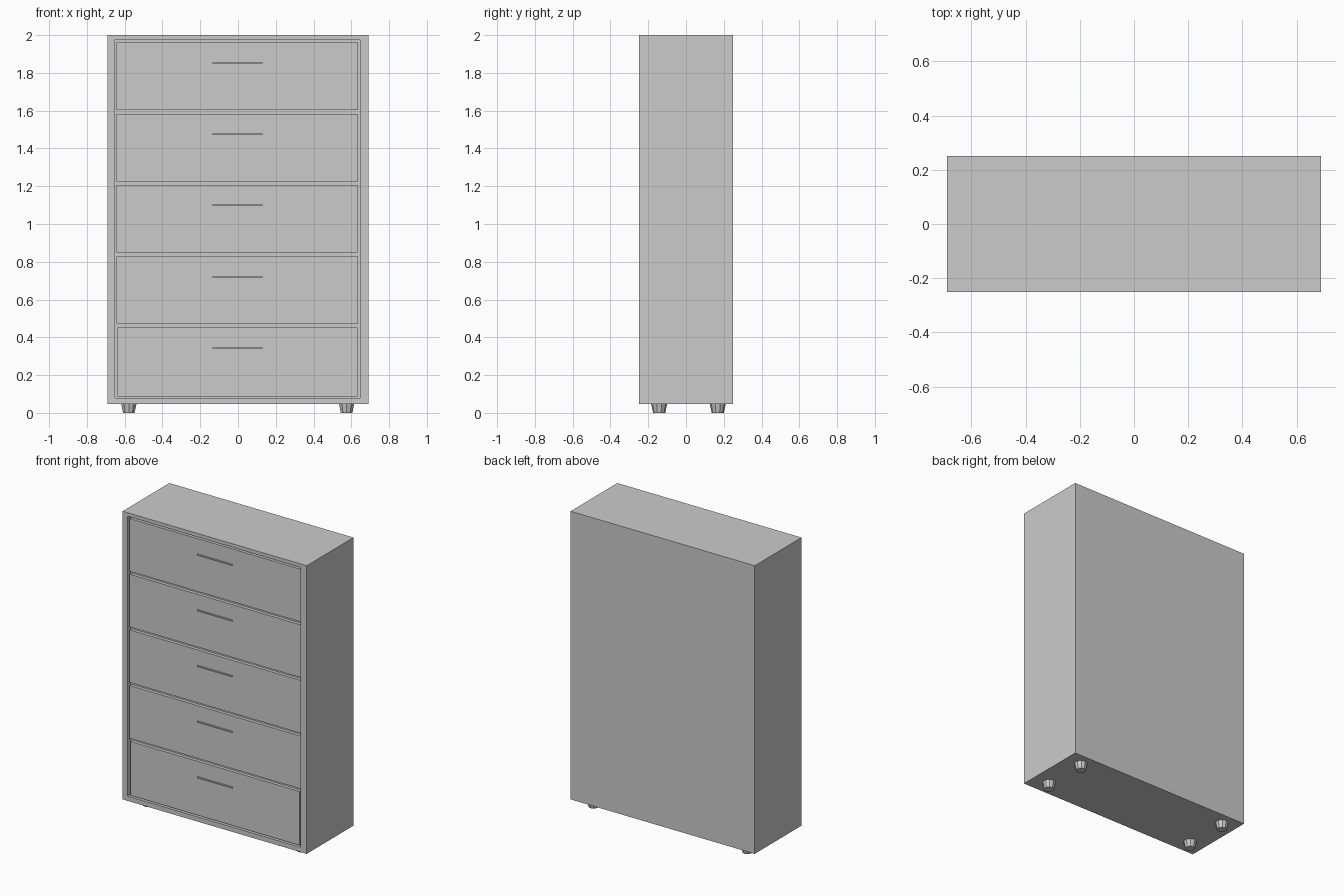
import bpy, bmesh
from mathutils import Matrix, Vector

if "Cube" in bpy.data.objects:
    bpy.data.objects.remove(bpy.data.objects["Cube"])


def box(bm, x0, x1, y0, y1, z0, z1):
    size = Vector((x1 - x0, y1 - y0, z1 - z0))
    centre = Vector((x0 + x1, y0 + y1, z0 + z1)) / 2
    return bmesh.ops.create_cube(
        bm, size=1, matrix=Matrix.Translation(centre) @ Matrix.Diagonal(size.to_4d()))


def finish(bm, name):
    bmesh.ops.recalc_face_normals(bm, faces=bm.faces)
    mesh = bpy.data.meshes.new(name)
    bm.to_mesh(mesh)
    bm.free()
    obj = bpy.data.objects.new(name, mesh)
    bpy.context.collection.objects.link(obj)
    return obj


# Carcass: one box whose front is inset and pushed back into a shallow recess
FRONT, RECESS = -0.25, 0.03
bm = bmesh.new()
box(bm, -0.69, 0.69, FRONT, 0.25, 0.048, 2.0)
front = min(bm.faces, key=lambda f: f.calc_center_median().y)
bmesh.ops.inset_region(bm, faces=[front], thickness=0.03)
for v in front.verts:
    v.co.x = 0.645 if v.co.x > 0 else -0.652
    v.co.z = 1.976 if v.co.z > 1 else 0.08
pushed = bmesh.ops.extrude_discrete_faces(bm, faces=[front])["faces"][0]
for v in pushed.verts:
    v.co.y += RECESS
finish(bm, "carcass")

# Drawers, set just behind the frame, each with a slim bar handle
PITCH = 0.377
for i in range(5):
    top = 0.452 + i * PITCH
    bottom = 0.087 if i == 0 else top - 0.357
    side = 0.004 if i == 0 else 0
    bm = bmesh.new()
    box(bm, -0.642 + side, 0.636 - side, FRONT + 0.008, FRONT + RECESS, bottom, top)
    finish(bm, f"drawer_{i + 1}")

    z = 0.345 + i * PITCH
    bm = bmesh.new()
    box(bm, -0.134, 0.13, FRONT - 0.0, FRONT + 0.01, z - 0.004, z + 0.004)
    finish(bm, f"handle_{i + 1}")

# Tapered feet
for x, side in ((-0.578, "left"), (0.575, "right")):
    for y, end in ((-0.142, "front"), (0.168, "back")):
        bm = bmesh.new()
        bmesh.ops.create_cone(bm, cap_ends=True, segments=10, radius1=0.032, radius2=0.043,
                              depth=0.05, matrix=Matrix.Translation((x, y, 0.025)))
        finish(bm, f"{end}_{side}_foot")
